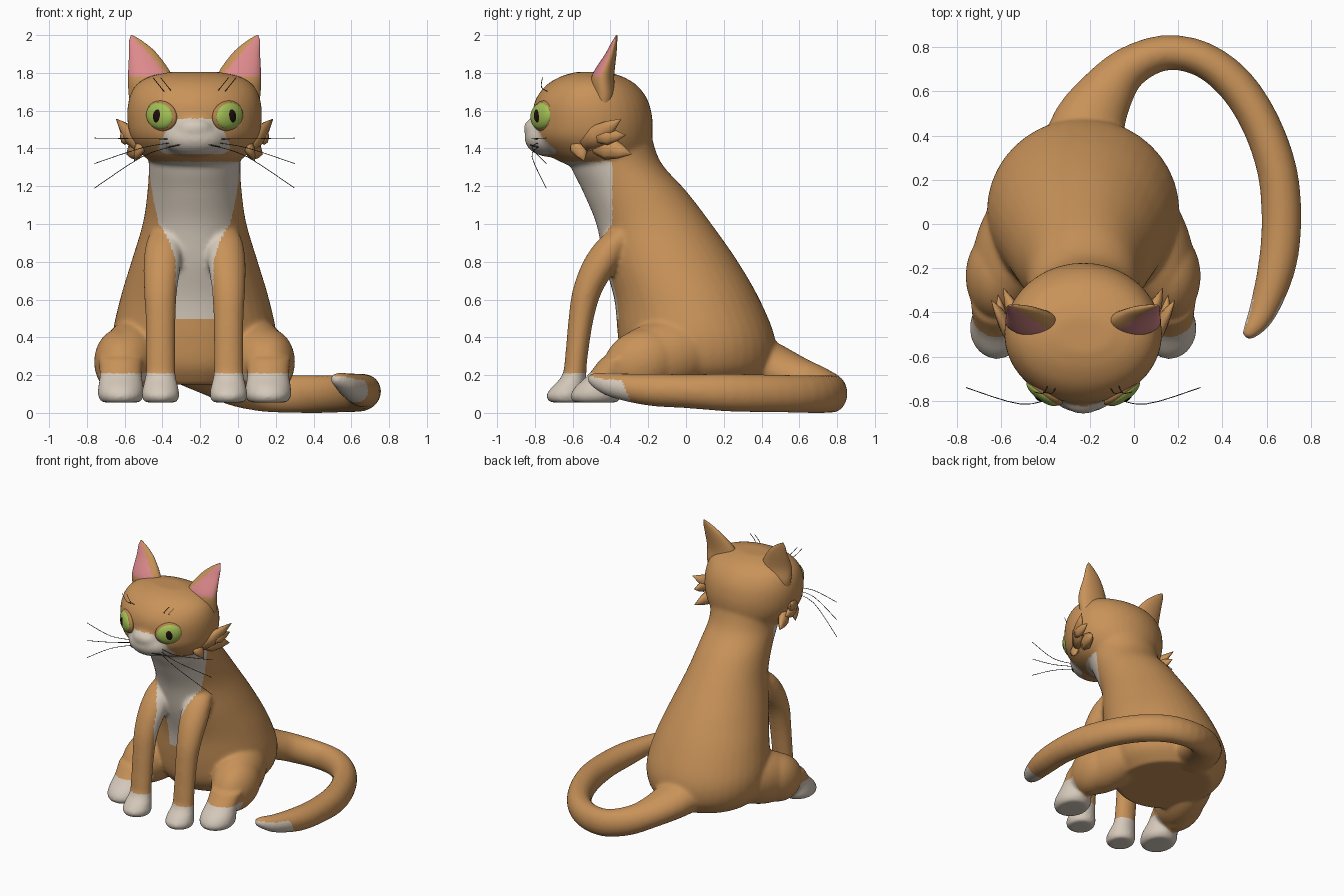
import bpy, bmesh, math
from mathutils import Vector, Matrix

CX = -0.23  # the animal's own centre line
cube = bpy.data.objects.get("Cube")
if cube:
    bpy.data.objects.remove(cube)


def material(name, rgb):
    m = bpy.data.materials.new(name)
    m.use_nodes = True
    m.diffuse_color = (*rgb, 1)
    m.node_tree.nodes["Principled BSDF"].inputs["Base Color"].default_value = (*rgb, 1)
    return m


ORANGE = material("orange fur", (0.58, 0.29, 0.10))
WHITE = material("cream fur", (0.66, 0.58, 0.49))
PINK = material("ear pink", (0.72, 0.25, 0.26))
GREEN = material("eye green", (0.36, 0.52, 0.09))
BLACK = material("pupil black", (0.012, 0.004, 0.004))
RIM = material("eyelid brown", (0.46, 0.23, 0.075))
GREY = material("whisker grey", (0.04, 0.04, 0.04))


def finish(name, bm, mats):
    bmesh.ops.recalc_face_normals(bm, faces=bm.faces[:])
    mesh = bpy.data.meshes.new(name)
    bm.to_mesh(mesh)
    bm.free()
    for m in mats:
        mesh.materials.append(m)
    mesh.shade_smooth()
    ob = bpy.data.objects.new(name, mesh)
    bpy.context.collection.objects.link(ob)
    return ob


def loft(bm, rings, n=40):
    """Closed skin over elliptical rings given as (centre, half axis u, half axis v)."""
    loops = []
    for c, u, v in rings:
        angles = [math.tau * i / n for i in range(n)]
        loops.append([bm.verts.new(c + u * math.cos(a) + v * math.sin(a)) for a in angles])
    for a, b in zip(loops, loops[1:]):
        for i in range(n):
            j = (i + 1) % n
            bm.faces.new((a[i], a[j], b[j], b[i]))
    bm.faces.new(loops[0][::-1])
    bm.faces.new(loops[-1])


def spline(points, steps=4):
    """Smooth path through points of any dimension."""
    pts = [Vector(p) for p in points]
    pts = [pts[0]] + pts + [pts[-1]]
    out = []
    for a, b, c, d in zip(pts, pts[1:], pts[2:], pts[3:]):
        for k in range(steps):
            t = k / steps
            out.append(0.5 * (2 * b + (c - a) * t + (2 * a - 5 * b + 4 * c - d) * t * t
                              + (3 * b - a - 3 * c + d) * t ** 3))
    return out + [pts[-1]]


def upright(bm, rows, s=1):
    """Smooth loft of level rings: x, y, z, half width, half depth."""
    loft(bm, [(Vector((CX + s * x, y, z)), Vector((rx, 0, 0)), Vector((0, ry, 0)))
              for x, y, z, rx, ry in spline(rows, 6)])


def ball(bm, centre, radii, turn=Matrix()):
    m = Matrix.Translation((CX + centre[0], centre[1], centre[2])) @ turn
    bmesh.ops.create_uvsphere(bm, u_segments=32, v_segments=20, radius=1,
                              matrix=m @ Matrix.Diagonal((*radii, 1)))


def turned(x, z):
    return Matrix.Rotation(math.radians(z), 4, "Z") @ Matrix.Rotation(math.radians(x), 4, "X")


def table(z, rows):
    """Linear lookup of a half width by falling height."""
    for (z1, w1), (z0, w0) in zip(rows, rows[1:]):
        if z0 <= z <= z1:
            return w0 + (w1 - w0) * (z - z0) / (z1 - z0)
    return 0


# torso and neck
bm = bmesh.new()
upright(bm, [(0, -.39, 1.5, .26, .2), (0, -.375, 1.33, .243, .24), (0, -.27, 1.17, .25, .275),
             (0, -.17, 1.0, .275, .305), (0, -.08, .8, .335, .355), (0, .005, .6, .395, .385),
             (0, .055, .4, .435, .415), (0, .065, .25, .41, .40), (0, .06, .15, .32, .33)])
# skull, muzzle and nose bridge
upright(bm, [(0, -.42, 1.31, .2, .2), (0, -.46, 1.36, .27, .26), (0, -.49, 1.45, .335, .31),
             (0, -.495, 1.55, .356, .318), (0, -.5, 1.65, .35, .3), (0, -.5, 1.73, .315, .245),
             (0, -.5, 1.78, .24, .165), (0, -.5, 1.805, .13, .08)])
ball(bm, (0, -.72, 1.455), (.17, .135, .1))
ball(bm, (0, -.785, 1.505), (.1, .075, .062))
for s in (1, -1):
    # front leg and paw
    upright(bm, [(.18, -.632, .055, .085, .088), (.18, -.635, .09, .1, .107),
                 (.18, -.622, .135, .094, .09), (.18, -.592, .2, .08, .064),
                 (.18, -.58, .3, .078, .06), (.18, -.555, .5, .08, .067),
                 (.18, -.52, .65, .088, .08), (.17, -.445, .8, .1, .1),
                 (.16, -.37, .92, .09, .09), (.15, -.3, 1.0, .05, .05)], s)
    # thigh, knee and hind paw
    ball(bm, (s * .325, -.12, .3), (.17, .33, .19), turned(14, s * 14))
    ball(bm, (s * .39, -.235, .27), (.142, .21, .17), turned(25, 0))
    upright(bm, [(.39, -.48, .055, .1, .115), (.39, -.475, .09, .122, .138),
                 (.39, -.46, .14, .12, .125), (.39, -.42, .2, .112, .1),
                 (.39, -.35, .29, .12, .1)], s)
# tail: x, y, z, half width, half height
tail = spline([(-.23, .33, .29, .19, .15), (-.2, .46, .25, .165, .13), (-.12, .6, .19, .125, .11),
               (-.02, .71, .14, .095, .105), (.14, .775, .105, .08, .1), (.31, .745, .1, .08, .1),
               (.46, .63, .1, .085, .1), (.575, .45, .103, .087, .1), (.65, .23, .107, .09, .1),
               (.667, 0, .115, .09, .09), (.645, -.2, .123, .085, .085), (.585, -.39, .145, .065, .065),
               (.535, -.475, .17, .043, .045), (.5, -.51, .18, .02, .022)], 3)
rings = []
for i, p in enumerate(tail):
    t = tail[min(i + 1, len(tail) - 1)] - tail[max(i - 1, 0)]
    side = Vector((t[1], -t[0], 0)).normalized()
    rings.append((Vector(p[:3]), side * p[3], Vector((0, 0, p[4]))))
loft(bm, rings)
body = finish("body", bm, [])

# melt the parts into one smooth skin
remesh = body.modifiers.new("melt", "REMESH")
remesh.mode = "VOXEL"
remesh.voxel_size = 0.012
smooth = body.modifiers.new("soften", "SMOOTH")
smooth.factor = 0.5
smooth.iterations = 12
skin = bpy.data.meshes.new_from_object(body.evaluated_get(bpy.context.evaluated_depsgraph_get()))
body.modifiers.clear()
body.data = skin
skin.materials.clear()
skin.materials.append(ORANGE)
skin.materials.append(WHITE)

# cream paws, tail tip, bib and muzzle
BIB = [(1.33, .3), (1.05, .25), (.98, .17), (.9, .13), (.8, .1), (.5, .1)]
MUZZLE = [(1.56, .09), (1.51, .14), (1.44, .18), (1.37, .2)]
for f in skin.polygons:
    x, y, z = f.center
    x = abs(x - CX)
    paw = z < .21 and y < -.33 and x < .6
    tip = y < -.33 - (z - .15) * .4 and f.center.x > .4 and f.normal.z < .5
    bib = y < -.29 - .1 * (z > 1) and x < table(z, BIB) and f.normal.y < .1
    snout = y < -.69 and x < table(z, MUZZLE)
    f.material_index = int(paw or tip or bib or snout)
skin.shade_smooth()


def thread(name, points, radius, mat):
    c = bpy.data.curves.new(name, "CURVE")
    c.dimensions = "3D"
    c.bevel_depth = radius
    c.bevel_resolution = 1
    c.materials.append(mat)
    sp = c.splines.new("POLY")
    path = spline(points)
    sp.points.add(len(path) - 1)
    for q, p in zip(sp.points, path):
        q.co = (CX + p[0], p[1], p[2], 1)
    bpy.context.collection.objects.link(bpy.data.objects.new(name, c))


for s, side in ((1, "left"), (-1, "right")):
    # ear with a pink triangle in front
    bm = bmesh.new()
    upright(bm, [(.25, -.44, 1.6, .08, .05), (.24, -.435, 1.68, .108, .06),
                 (.235, -.44, 1.78, .117, .06), (.272, -.398, 1.9, .075, .03),
                 (.309, -.378, 1.965, .038, .014), (.333, -.367, 2.0, .004, .003)], s)
    ear = finish(side + "_ear", bm, [ORANGE, PINK])
    for f in ear.data.polygons:
        rise = f.center.z - 1.785
        inner = .14 + .9 * rise
        f.material_index = int(f.normal.y < -.3 and rise > 0 and abs(f.center.x - CX) > inner)

    # eyelid, eyeball and pupil, turned outwards
    turn = Matrix.Rotation(s * math.radians(36), 4, "Z") @ Matrix.Rotation(s * -.2, 4, "Y")
    for name, mat, out, radii in (("eyelid", RIM, 0, (.1, .034, .08)),
                                  ("eye", GREEN, .012, (.088, .034, .07)),
                                  ("pupil", BLACK, .028, (.033, .023, .043))):
        bm = bmesh.new()
        ball(bm, (s * (.176 + out * .58), -.756 - out * .81, 1.572), radii, turn)
        finish(side + "_" + name, bm, [mat])

    # cheek tufts
    bm = bmesh.new()
    for base, tip, wide in (((.3, -.54, 1.42), (.415, -.345, 1.555), .06),
                            ((.28, -.48, 1.42), (.36, -.29, 1.37), .065),
                            ((.36, -.47, 1.46), (.385, -.32, 1.47), .045),
                            ((.27, -.58, 1.44), (.32, -.54, 1.335), .05)):
        a, b = Vector((CX + s * base[0], *base[1:])), Vector((CX + s * tip[0], *tip[1:]))
        d = (b - a).normalized()
        u = d.cross(Vector((s, 0, 0))).normalized()
        v = d.cross(u)
        loft(bm, [(a.lerp(b, t), u * wide * w, v * wide * w * .6)
                  for t, w in ((0, .7), (.35, 1), (.7, .6), (1, .04))], 8)
    finish(side + "_cheek_tuft", bm, [ORANGE])

    # whiskers and brow hairs
    for i, z in enumerate((1.455, 1.32, 1.19)):
        start = 1.45 - .02 * i
        thread(f"{side}_whisker_{i + 1}",
               [(s * .12, -.78, start), (s * .28, -.815, start - .25 * (start - z)),
                (s * .53, -.74, z)], .002, GREY)
    for i in range(2):
        x = .12 + .04 * i
        thread(f"{side}_brow_hair_{i + 1}",
               [(s * x, -.73, 1.7), (s * (x + .02), -.765, 1.725), (s * (x + .06), -.76, 1.775)],
               .002, GREY)

    # mouth line wrapped around the muzzle
    thread(side + "_mouth",
           [(s * .157 * math.sin(a), -.718 - .123 * math.cos(a), 1.42 + .012 * math.cos(3 * a))
            for a in (.05, .35, .7, 1.0)], .004, GREY)
